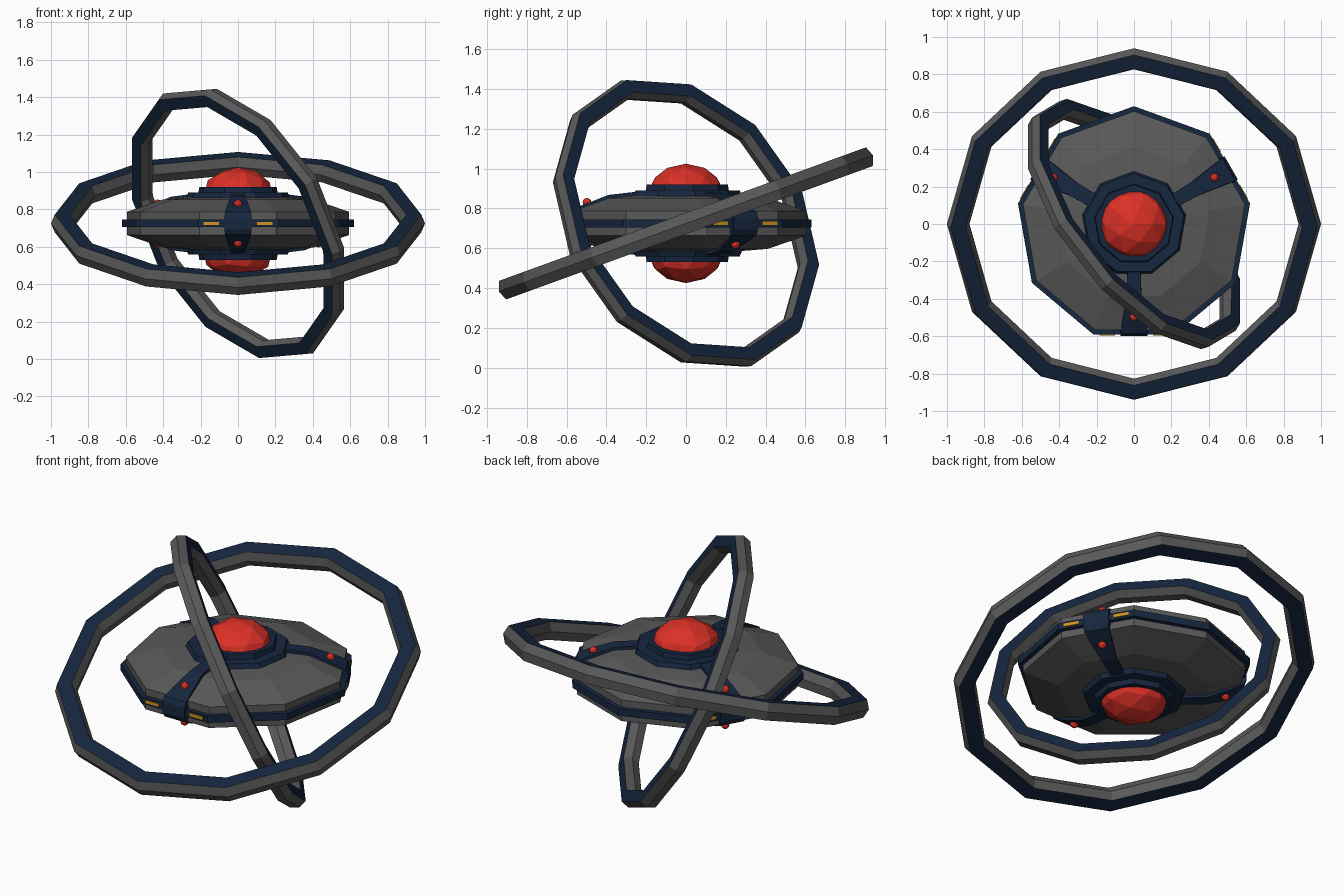
import bpy, bmesh
from math import sin, cos, pi, radians
from mathutils import Matrix, Vector

if "Cube" in bpy.data.objects:
    bpy.data.objects.remove(bpy.data.objects["Cube"])

Z0 = 0.725
SPOKES = [-90, 30, 150]


def mat(name, rgb):
    m = bpy.data.materials.new(name)
    m.diffuse_color = (*rgb, 1)
    m.use_nodes = True
    m.node_tree.nodes["Principled BSDF"].inputs["Base Color"].default_value = m.diffuse_color
    return m


GREY = mat("dark_grey", (0.1, 0.1, 0.1))
NAVY = mat("navy", (0.008, 0.02, 0.05))
RED = mat("red", (0.72, 0.03, 0.02))
AMBER = mat("amber", (0.65, 0.3, 0.01))


def finish(name, bm, mats, rot=(0, 0, 0)):
    bmesh.ops.recalc_face_normals(bm, faces=bm.faces)
    me = bpy.data.meshes.new(name)
    bm.to_mesh(me)
    bm.free()
    for m in mats:
        me.materials.append(m)
    ob = bpy.data.objects.new(name, me)
    ob.location = (0, 0, Z0)
    ob.rotation_euler = [radians(a) for a in rot]
    bpy.context.collection.objects.link(ob)
    return ob


def lathe(name, prof, n, phase, mats, closed=False, slots=None, rot=(0, 0, 0)):
    """Revolve an (r, z) profile around z in n flat segments."""
    bm = bmesh.new()
    rows = []
    for i in range(n):
        a = radians(phase) + 2 * pi * i / n
        rows.append([bm.verts.new((r * cos(a), r * sin(a), z)) for r, z in prof])
    k = len(prof)
    for i in range(n):
        p, q = rows[i], rows[(i + 1) % n]
        for j in range(k if closed else k - 1):
            f = bm.faces.new((p[j], q[j], q[(j + 1) % k], p[(j + 1) % k]))
            f.material_index = slots[j] if slots else 0
    return finish(name, bm, mats, rot)


def both(half):
    """Mirror the upper half of a profile to the underside."""
    return half + [(p[0], -p[1], *p[2:]) for p in reversed(half)]


# Nine-sided saucer hull, navy rim and stepped collars
lathe("saucer_hull", both([(0.2, 0.145), (0.41, 0.128), (0.603, 0.062)]), 9, 90, [GREY])
lathe("rim_band", both([(0.58, 0.02), (0.63, 0.02)]), 9, 90, [NAVY])
lathe("collar", both([(0.15, 0.195), (0.21, 0.195), (0.215, 0.165),
                      (0.27, 0.165), (0.285, 0.13)]), 9, 90, [NAVY])

# Red domes, top and bottom
for s, label in ((1, "upper"), (-1, "lower")):
    bm = bmesh.new()
    bmesh.ops.create_icosphere(bm, subdivisions=2, radius=1, matrix=Matrix.Translation(
        (0, 0, s * 0.155)) @ Matrix.Diagonal((0.19, 0.19, 0.145, 1)))
    finish(label + "_dome", bm, [RED])

# Straps wrapping from the upper collar over the rim to the lower collar
STRAP = both([(0.24, 0.16, 0.035), (0.39, 0.143, 0.04), (0.52, 0.092, 0.06),
              (0.585, 0.06, 0.07), (0.6, 0.03, 0.072)])
for i, ang in enumerate(SPOKES):
    bm = bmesh.new()
    rows = [[bm.verts.new(c) for c in ((r, -w, z), (r, w, z),
             (r * 0.92, w, z * 0.75), (r * 0.92, -w, z * 0.75))] for r, z, w in STRAP]
    for p, q in zip(rows, rows[1:]):
        for j in range(4):
            bm.faces.new((p[j], p[(j + 1) % 4], q[(j + 1) % 4], q[j]))
    bm.faces.new(rows[0])
    bm.faces.new(rows[-1])
    finish(f"strap_{i + 1}", bm, [NAVY], (0, 0, ang))

    # Red studs on the strap
    bm = bmesh.new()
    for s in (1, -1):
        bmesh.ops.create_icosphere(bm, subdivisions=2, radius=0.023,
                                   matrix=Matrix.Translation((0.497, 0, s * 0.105)))
    finish(f"studs_{i + 1}", bm, [RED], (0, 0, ang))

    # Amber lights on the rim, either side of the strap
    bm = bmesh.new()
    for s in (1, -1):
        bmesh.ops.create_cube(bm, size=1, matrix=Matrix.Translation((0.59, s * 0.143, 0))
                              @ Matrix.Diagonal((0.012, 0.085, 0.018, 1)))
    finish(f"rim_lights_{i + 1}", bm, [AMBER], (0, 0, ang))


# Tilted twelve-sided rings with ridged grey edges and navy sides
def ring(name, r_out, r_in, bev, h, rot):
    sec = [(r_out, 0), (r_out - bev, h), (r_in + bev, h),
           (r_in, 0), (r_in + bev, -h), (r_out - bev, -h)]
    lathe(name, sec, 12, 0, [GREY, NAVY], True, [0, 1, 0, 0, 1, 0], rot)


ring("outer_ring", 1.0, 0.88, 0.02, 0.05, (20, 0, 0))
ring("inner_ring", 0.802, 0.7, 0.017, 0.045, (-35, 60, 0))
